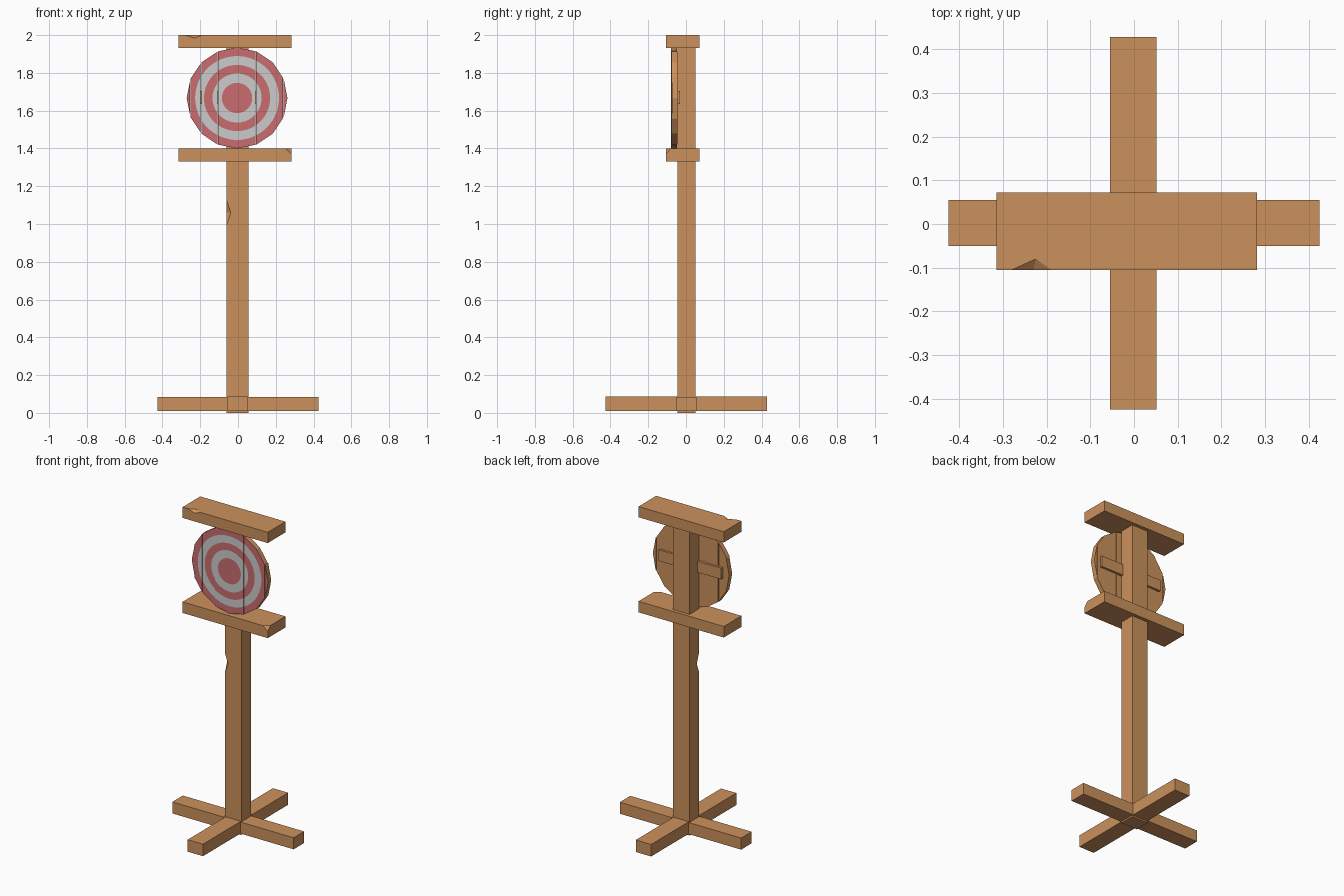
import bpy, bmesh, math
from mathutils import Vector

if "Cube" in bpy.data.objects:
    bpy.data.objects.remove(bpy.data.objects["Cube"])


def material(name, rgb):
    m = bpy.data.materials.new(name)
    m.diffuse_color = (*rgb, 1)
    m.use_nodes = True
    m.node_tree.nodes["Principled BSDF"].inputs["Base Color"].default_value = m.diffuse_color
    return m


WOOD = material("wood", (0.60, 0.285, 0.11))
RED = material("target red", (0.59, 0.15, 0.155))
WHITE = material("target white", (0.60, 0.60, 0.60))


def finish(bm, name, mats=(WOOD,)):
    bmesh.ops.recalc_face_normals(bm, faces=bm.faces)
    me = bpy.data.meshes.new(name)
    bm.to_mesh(me)
    bm.free()
    for m in mats:
        me.materials.append(m)
    ob = bpy.data.objects.new(name, me)
    bpy.context.collection.objects.link(ob)
    return ob


def box(name, x, y, z):
    bm = bmesh.new()
    bmesh.ops.create_cube(bm, size=1)
    for v in bm.verts:
        v.co = [(r[0] + r[1]) / 2 + c * (r[1] - r[0]) for r, c in zip((x, y, z), v.co)]
    return finish(bm, name)


def slice_off(bm, co, no):
    """Cut away everything on the normal side and close the cut."""
    geom = bm.verts[:] + bm.edges[:] + bm.faces[:]
    cut = bmesh.ops.bisect_plane(bm, geom=geom, plane_co=co, plane_no=no, clear_outer=True)
    edges = [e for e in cut["geom_cut"] if isinstance(e, bmesh.types.BMEdge)]
    if edges:
        bmesh.ops.edgeloop_fill(bm, edges=edges)


def chip(ob, a, b, c, d):
    """Chip an edge: a, b lie on the edge, c, d on its two faces."""
    a, b, c, d = map(Vector, (a, b, c, d))
    mid = (c + d) / 2
    bm = bmesh.new()
    for p in (c, d):
        p = mid + (p - mid) * 2.5
        for off in (Vector(), (a - mid) * 1.4, (b - mid) * 1.4):
            bm.verts.new(p + off)
    bmesh.ops.convex_hull(bm, input=bm.verts[:])
    cutter = finish(bm, "chip_cutter")
    cutter.hide_render = True
    mod = ob.modifiers.new("chip", "BOOLEAN")
    mod.operation, mod.solver, mod.object = "DIFFERENCE", "EXACT", cutter
    bpy.context.view_layer.objects.active = ob
    bpy.ops.object.modifier_apply(modifier=mod.name)
    bpy.data.objects.remove(cutter)


# crossed feet and post
box("foot_side_to_side", (-0.425, 0.425), (-0.05, 0.055), (0.01, 0.083))
box("foot_front_to_back", (-0.055, 0.052), (-0.425, 0.428), (0.01, 0.086))
post = box("post", (-0.06, 0.055), (-0.046, 0.05), (0.0, 1.935))
chip(post, (-0.06, -0.046, 0.995), (-0.06, -0.046, 1.125),
     (-0.038, -0.046, 1.06), (-0.06, -0.022, 1.06))

# roof board and shelf board
roof = box("roof_board", (-0.315, 0.282), (-0.105, 0.072), (1.932, 2.0))
chip(roof, (-0.28, -0.105, 2.0), (-0.19, -0.105, 2.0),
     (-0.225, -0.08, 2.0), (-0.23, -0.105, 1.984))
shelf = box("shelf_board", (-0.315, 0.282), (-0.105, 0.072), (1.33, 1.4))
bm = bmesh.new()
bm.from_mesh(shelf.data)
p, q, r = Vector((0.25, -0.105, 1.4)), Vector((0.282, -0.105, 1.372)), Vector((0.282, -0.08, 1.4))
n = (q - p).cross(r - p)
if n.x < 0:
    n.negate()
slice_off(bm, p, n)
bm.to_mesh(shelf.data)
bm.free()

# target: a 16-sided disc of upright planks, painted in rings
CX, CZ, R, SEG = -0.005, 1.667, 0.267, 64
RINGS = (0.08, 0.13, 0.175, 0.222, None)


def point(bm, radius, i, y):
    a = math.tau * i / SEG
    if radius is None:  # outer rim follows the 16-gon
        step = math.tau / 16
        radius = R * math.cos(step / 2) / math.cos(a % step - step / 2)
    return bm.verts.new((CX + radius * math.cos(a), y, CZ + radius * math.sin(a)))


def plank(number, x0, x1, front, back):
    bm = bmesh.new()
    loops = [[point(bm, rad, i, front) for i in range(SEG)] for rad in RINGS]
    rear = [point(bm, None, i, back) for i in range(SEG)]
    bm.faces.new(loops[0]).material_index = 1
    bm.faces.new(rear)
    for k, (inner, outer) in enumerate(zip(loops, loops[1:] + [rear])):
        for i in range(SEG):
            j = (i + 1) % SEG
            f = bm.faces.new((inner[i], inner[j], outer[j], outer[i]))
            f.material_index = 0 if outer is rear else (2 if k % 2 == 0 else 1)
    bmesh.ops.recalc_face_normals(bm, faces=bm.faces)
    before = set()
    for x, s in ((x0, -1), (x1, 1)):
        slice_off(bm, (x, 0, CZ), (s, 0, 0))
    bm.normal_update()
    for f in bm.faces:  # only the front is painted
        if f.normal.y > -0.5 and abs(f.calc_center_median().y - front) > 1e-4:
            f.material_index = 0
    finish(bm, f"target_plank_{number}", (WOOD, RED, WHITE))


cuts = (-0.30, -0.253, -0.196, -0.107, 0.094, 0.239, 0.30)
fronts = (-0.074, -0.078, -0.075, -0.079, -0.076, -0.073)
for i, y in enumerate(fronts):
    plank(i + 1, cuts[i] + 0.0015, cuts[i + 1] - 0.0015, y, y + 0.031)

# batten joining the planks behind
box("target_batten", (-0.225, 0.215), (-0.05, -0.031), (1.635, 1.705))
